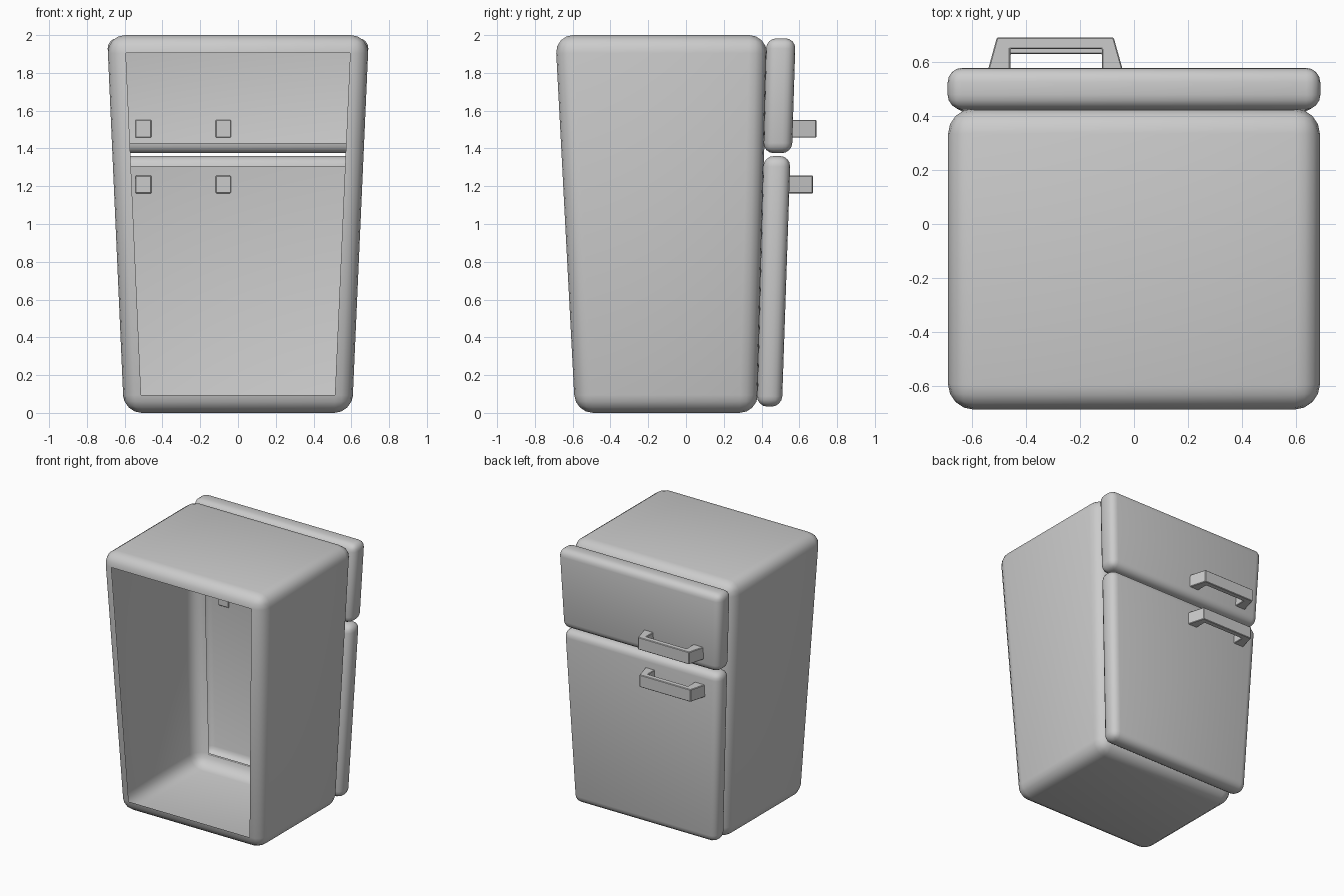
import bpy, bmesh, math

if "Cube" in bpy.data.objects:
    bpy.data.objects.remove(bpy.data.objects["Cube"])


def finish(bm, name, smooth):
    bmesh.ops.recalc_face_normals(bm, faces=bm.faces)
    return_me = bpy.data.meshes.new(name)
    for f in bm.faces:
        f.smooth = smooth
    bm.to_mesh(return_me)
    bm.free()
    if smooth:
        return_me.set_sharp_from_angle(angle=math.radians(35))
    ob = bpy.data.objects.new(name, return_me)
    bpy.context.collection.objects.link(ob)
    return ob


def half_width(z):
    return 0.604 + 0.0445 * z


def rounded_shell(name, bottom, top, bevel, open_sides):
    """Tapered rounded box; bottom/top = (z, y_min, y_max). Flat faces on open_sides are removed."""
    bm = bmesh.new()
    rings = []
    for z, y0, y1 in (bottom, top):
        w = half_width(z)
        rings.append([bm.verts.new((x, y, z)) for x, y in
                      ((-w, y0), (w, y0), (w, y1), (-w, y1))])
    a, b = rings
    bm.faces.new(a[::-1])
    bm.faces.new(b)
    for i in range(4):
        j = (i + 1) % 4
        bm.faces.new((a[i], a[j], b[j], b[i]))
    bmesh.ops.bevel(bm, geom=bm.edges[:], offset=bevel, segments=4,
                    profile=0.5, affect='EDGES', clamp_overlap=True)
    bmesh.ops.recalc_face_normals(bm, faces=bm.faces)
    for side in open_sides:
        flat = max((f for f in bm.faces if f.normal.y * side > 0.9),
                   key=lambda f: f.calc_area())
        bmesh.ops.delete(bm, geom=[flat], context='FACES')
    me_ob = finish(bm, name, True)
    return me_ob


def handle(name, y, z):
    """Trapezoid bracket standing on a door surface at depth y."""
    outer = [(-0.545, -0.01), (-0.508, 0.125), (-0.075, 0.125), (-0.037, -0.01)]
    inner = [(-0.118, -0.01), (-0.118, 0.083), (-0.458, 0.083), (-0.458, -0.01)]
    pts = outer + inner
    bm = bmesh.new()
    low, high = [[bm.verts.new((px, y + py, z + dz)) for px, py in pts]
                 for dz in (-0.047, 0.047)]
    n = len(pts)
    # foot, bar and foot as quads on both flat sides
    for q in ((0, 1, 6, 7), (1, 2, 5, 6), (2, 3, 4, 5)):
        bm.faces.new([low[i] for i in q])
        bm.faces.new([high[i] for i in reversed(q)])
    for i in range(n):
        j = (i + 1) % n
        bm.faces.new((low[i], low[j], high[j], high[i]))
    bmesh.ops.recalc_face_normals(bm, faces=bm.faces)
    sharp = [e for e in bm.edges if e.calc_face_angle(0) > 0.3]
    bmesh.ops.bevel(bm, geom=sharp, offset=0.004, segments=1, affect='EDGES')
    return finish(bm, name, False)


# Cabinet: open at the back and behind the doors
rounded_shell("cabinet", (0.0, -0.587, 0.378), (2.0, -0.692, 0.43), 0.095, (-1, 1))

# Doors: hollow, open towards the cabinet
rounded_shell("freezer_door", (1.375, 0.41, 0.561), (1.983, 0.425, 0.58), 0.054, (-1,))
rounded_shell("main_door", (0.033, 0.375, 0.508), (1.36, 0.41, 0.553), 0.056, (-1,))

# Handles
handle("freezer_handle", 0.565, 1.504)
handle("main_handle", 0.547, 1.209)
